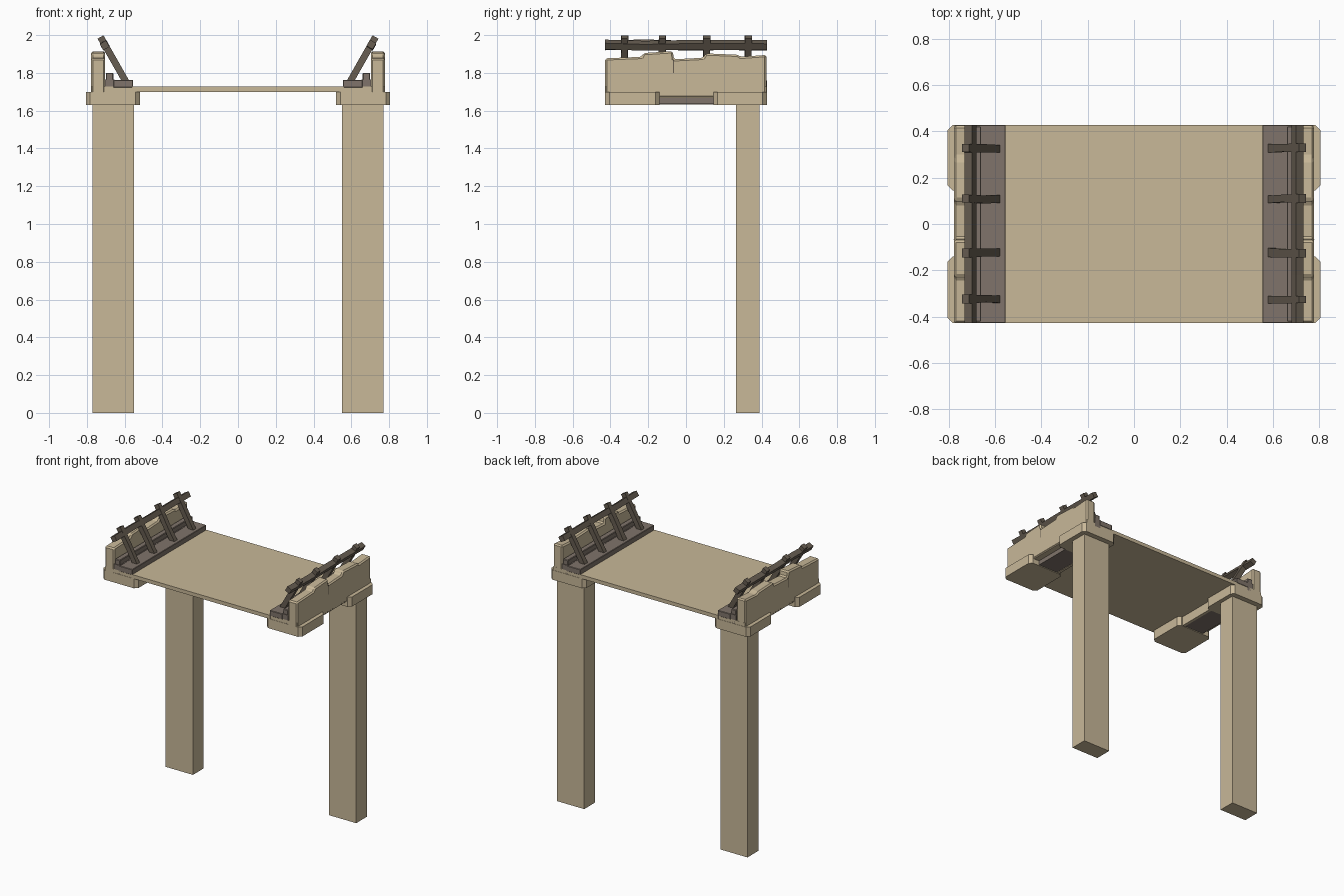
import bpy, bmesh, math, random
from mathutils import Vector

if "Cube" in bpy.data.objects:
    bpy.data.objects.remove(bpy.data.objects["Cube"])
random.seed(4)

def material(name, rgb):
    m = bpy.data.materials.new(name)
    m.diffuse_color = (*rgb, 1)
    m.use_nodes = True
    m.node_tree.nodes["Principled BSDF"].inputs["Base Color"].default_value = m.diffuse_color
    return m

STONE = material("sandstone", (0.58, 0.48, 0.315))
PLANK = material("grey brown plank", (0.215, 0.175, 0.145))
TIMBER = material("dark timber", (0.135, 0.110, 0.083))

def finish(bm, name, mat, bevel=0.0):
    bmesh.ops.recalc_face_normals(bm, faces=bm.faces)
    me = bpy.data.meshes.new(name)
    bm.to_mesh(me)
    bm.free()
    me.materials.append(mat)
    ob = bpy.data.objects.new(name, me)
    bpy.context.collection.objects.link(ob)
    if bevel:
        b = ob.modifiers.new("worn edges", 'BEVEL')
        b.width, b.segments, b.limit_method = bevel, 1, 'ANGLE'
    return ob

def prism(name, mat, points, offset, bevel=0.0):
    """Extrude a closed outline along an offset vector."""
    bm = bmesh.new()
    face = bm.faces.new([bm.verts.new(p) for p in points])
    ext = bmesh.ops.extrude_face_region(bm, geom=[face])
    bmesh.ops.translate(bm, vec=offset,
                        verts=[v for v in ext["geom"] if isinstance(v, bmesh.types.BMVert)])
    return finish(bm, name, mat, bevel)

def box(name, mat, s, x, y, z, bevel=0.0):
    pts = [(s * x[0], y[0], z[0]), (s * x[1], y[0], z[0]),
           (s * x[1], y[1], z[0]), (s * x[0], y[1], z[0])]
    return prism(name, mat, pts, (0, 0, z[1] - z[0]), bevel)

def loft(name, mat, rings):
    """Skin a row of four-point rings and cap the ends."""
    bm = bmesh.new()
    rv = [[bm.verts.new(p) for p in r] for r in rings]
    for a, b in zip(rv, rv[1:]):
        for i in range(4):
            bm.faces.new((a[i], a[(i + 1) % 4], b[(i + 1) % 4], b[i]))
    bm.faces.new(rv[0])
    bm.faces.new(rv[-1])
    return finish(bm, name, mat)

# Walkway floor
box("deck", STONE, 1, (-0.56, 0.56), (-0.428, 0.428), (1.70, 1.727))

# Uneven parapet top: (y, z)
TOP = [(-0.428, 1.877), (-0.235, 1.885), (-0.225, 1.905), (-0.07, 1.915),
       (-0.064, 1.872), (0.09, 1.88), (0.105, 1.903), (0.275, 1.896),
       (0.29, 1.885), (0.425, 1.895)]
POST_Y = (-0.325, -0.125, 0.108, 0.328)

for side, s in (("right", 1), ("left", -1)):
    # Tall support pillar at the back
    box(side + "_pillar", STONE, s, (0.55, 0.77), (0.265, 0.39), (0, 1.64))

    # Chamfered corner brackets
    x0, x1, c = 0.52, 0.805, 0.022
    for end, y0, y1 in (("front", -0.428, -0.14), ("back", 0.145, 0.428)):
        outline = [(x0 + c, y0), (x1 - c, y0), (x1, y0 + c), (x1, y1 - c),
                   (x1 - c, y1), (x0 + c, y1), (x0, y1 - c), (x0, y0 + c)]
        prism(f"{side}_{end}_bracket", STONE, [(s * x, y, 1.63) for x, y in outline], (0, 0, 0.07))

    # Edge slab, inner lip and timber infill between the brackets
    box(side + "_edge_slab", STONE, s, (0.55, 0.775), (-0.426, 0.426), (1.667, 1.727))
    box(side + "_inner_lip", STONE, s, (0.55, 0.57), (-0.15, 0.15), (1.632, 1.68))
    box(side + "_infill_beam", PLANK, s, (0.57, 0.73), (-0.15, 0.15), (1.635, 1.668))

    # Parapet wall with crack lines between its stones
    wall = [(s * 0.703, -0.428, 1.668)] + [(s * 0.703, y, z) for y, z in TOP] + [(s * 0.703, 0.425, 1.668)]
    prism(side + "_parapet", STONE, wall, (s * 0.075, 0, 0), 0.01)
    box(side + "_crack", TIMBER, s, (0.776, 0.779), (-0.068, -0.064), (1.80, 1.87))

    # Stepped planks along the inside of the wall
    box(side + "_upright_plank", PLANK, s, (0.655, 0.704), (-0.426, 0.426), (1.70, 1.765))
    box(side + "_upper_plank", PLANK, s, (0.66, 0.70), (-0.422, 0.422), (1.76, 1.80), 0.004)
    box(side + "_foot_plank", PLANK, s, (0.555, 0.66), (-0.428, 0.428), (1.722, 1.763), 0.003)

    # Leaning posts, slightly crooked
    low, high = Vector((0.583, 0, 1.735)), Vector((0.728, 0, 1.99))
    across = Vector((0.255, 0, -0.145)).normalized()
    for n, py in enumerate(POST_Y):
        rings = []
        for t in (0, 0.5, 1):
            w = 0.017 + random.uniform(-0.002, 0.003)
            y = py + random.uniform(-0.003, 0.003)
            p = low.lerp(high, t)
            rings.append([(s * (p.x + a * across.x * 0.018), y + b * w, p.z + a * across.z * 0.018)
                          for a, b in ((-1, -1), (1, -1), (1, 1), (-1, 1))])
        loft(f"{side}_post_{n + 1}", TIMBER, rings)

    # Handrail crossing the posts
    rings = []
    for y in (-0.428, -0.22, 0, 0.21, 0.428):
        z = 1.947 + random.uniform(-0.004, 0.004)
        x = 0.706
        h = 0.019
        d = across * h
        u = Vector((0.145, 0, 0.255)).normalized() * h
        rings.append([(s * (x + a * d.x + b * u.x), y, z + a * d.z + b * u.z)
                      for a, b in ((-1, -1), (1, -1), (1, 1), (-1, 1))])
    loft(side + "_handrail", TIMBER, rings)
